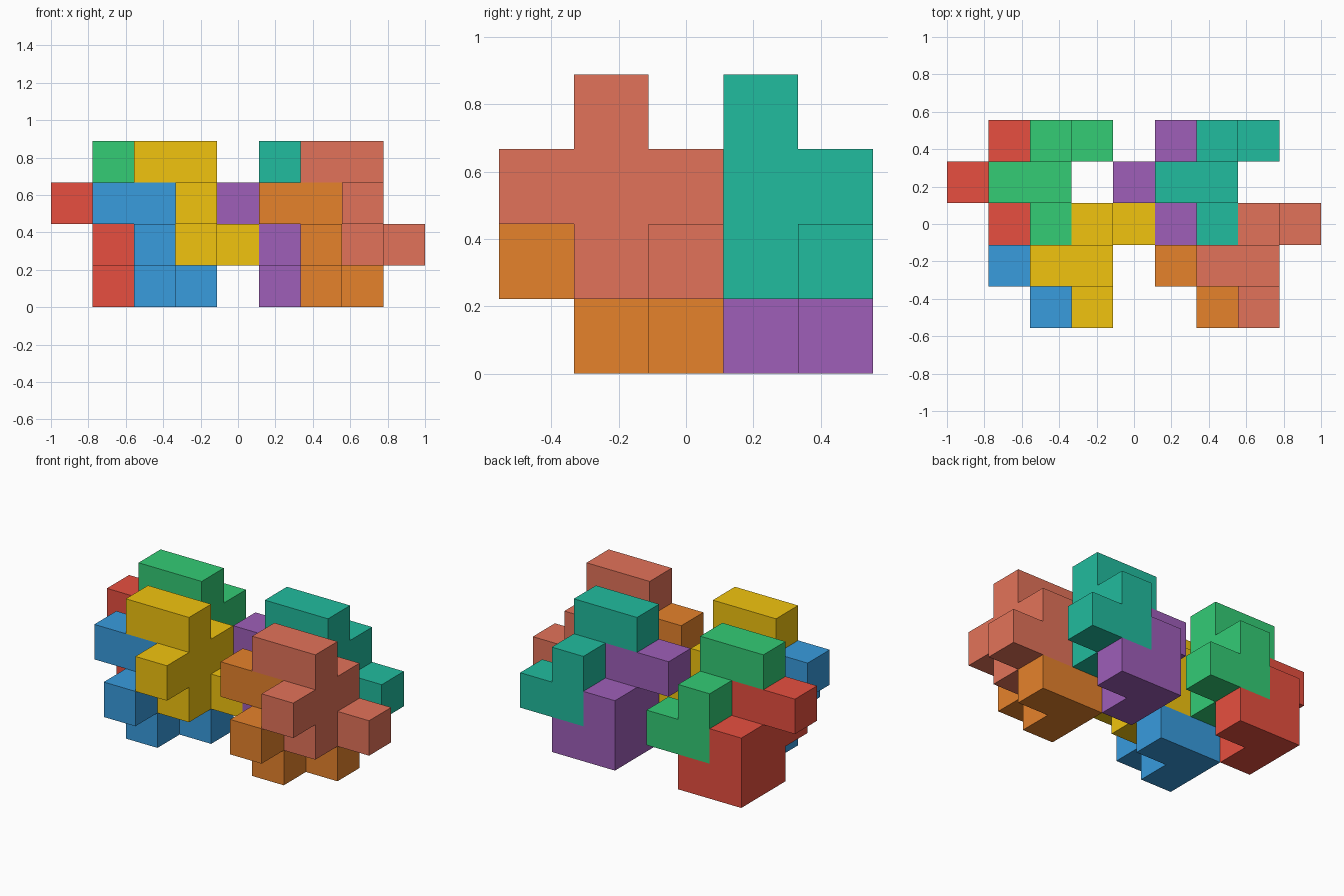
import bpy, bmesh
from mathutils import Vector

if "Cube" in bpy.data.objects:
    bpy.data.objects.remove(bpy.data.objects["Cube"])

U = 2 / 9  # edge of one unit cube

# one eight-cube puzzle piece, cells relative to the middle of its upright spine
CELLS = [(0, 0, -1), (0, 0, 0), (0, 0, 1),   # spine
         (-1, 0, 1),                         # top arm
         (0, -1, 0),                         # front stub
         (0, 1, 0), (0, 1, -1),              # back plate
         (1, 1, -1)]                         # side foot

# spine positions on a 9 x 5 x 4 grid, with colours (as seen on screen)
PIECES = [
    ("yellow_piece", (3, 1, 2), (0.945, 0.769, 0.059)),
    ("blue_piece",   (2, 1, 1), (0.22, 0.61, 0.87)),
    ("green_piece",  (2, 3, 2), (0.2, 0.8, 0.46)),
    ("red_piece",    (1, 3, 1), (0.906, 0.31, 0.25)),
    ("coral_piece",  (7, 1, 2), (0.89, 0.45, 0.35)),
    ("orange_piece", (6, 1, 1), (0.902, 0.51, 0.17)),
    ("teal_piece",   (6, 3, 2), (0.13, 0.737, 0.62)),
    ("purple_piece", (5, 3, 1), (0.62, 0.37, 0.725)),
]


def linear(c):
    """Screen colour value to linear."""
    return c / 12.92 if c < 0.04045 else ((c + 0.055) / 1.055) ** 2.4


def piece_mesh(name):
    """Outer skin of the piece: only cube sides without a neighbour."""
    bm = bmesh.new()
    for cell in CELLS:
        for axis in range(3):
            for sign in (-1, 1):
                n = Vector((0, 0, 0))
                n[axis] = sign
                if tuple(int(c + d) for c, d in zip(cell, n)) in CELLS:
                    continue
                a = Vector((0, 0, 0))
                a[(axis + 1) % 3] = 1
                b = n.cross(a)
                mid = Vector(cell) + n / 2
                quad = [mid + (s * a + t * b) / 2
                        for s, t in ((-1, -1), (1, -1), (1, 1), (-1, 1))]
                bm.faces.new([bm.verts.new(p * U) for p in quad])
    bmesh.ops.remove_doubles(bm, verts=bm.verts, dist=1e-4)
    # merge coplanar squares into clean flat faces
    bmesh.ops.dissolve_limit(bm, angle_limit=0.01, verts=bm.verts, edges=bm.edges)
    me = bpy.data.meshes.new(name)
    bm.to_mesh(me)
    bm.free()
    return me


for name, (i, j, k), col in PIECES:
    ob = bpy.data.objects.new(name, piece_mesh(name))
    ob.location = ((i - 4) * U, (j - 2) * U, (k + 0.5) * U)
    mat = bpy.data.materials.new(name + "_paint")
    mat.diffuse_color = (*map(linear, col), 1)
    mat.use_nodes = True
    mat.node_tree.nodes["Principled BSDF"].inputs["Base Color"].default_value = mat.diffuse_color
    ob.data.materials.append(mat)
    bpy.context.collection.objects.link(ob)
